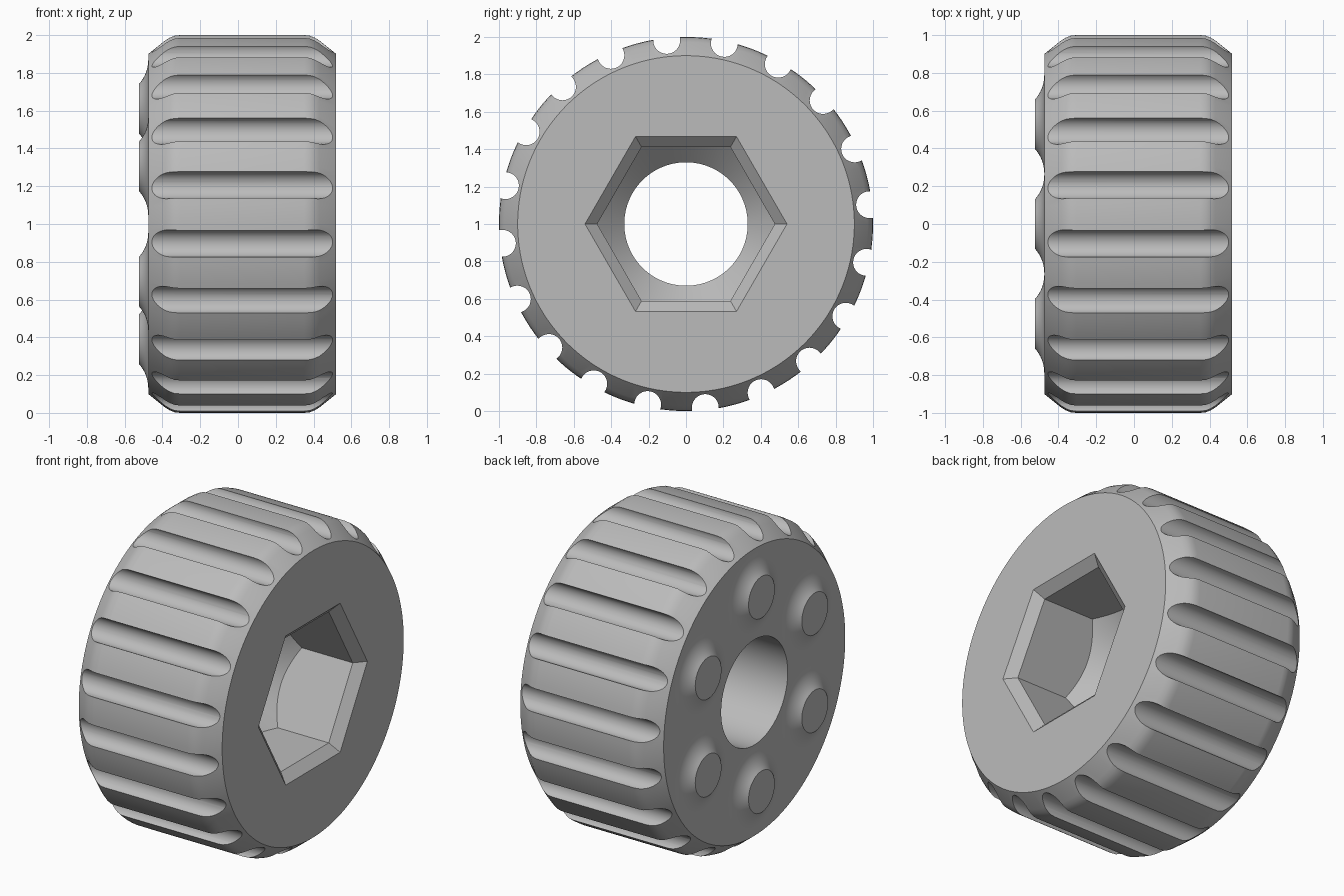
import bpy, bmesh, math

old = bpy.data.objects.get("Cube")
if old:
    bpy.data.objects.remove(old, do_unlink=True)

grey = bpy.data.materials.new("satin_grey")
grey.use_nodes = True
COLOUR = (0.5, 0.5, 0.5, 1)
grey.diffuse_color = COLOUR
grey.node_tree.nodes["Principled BSDF"].inputs["Base Color"].default_value = COLOUR


def lathe(bm, profile, sides, y=0.0, z=0.0):
    """Closed solid turned about a line along x; profile holds (x, radius)."""
    rings = []
    for x, r in profile:
        ring = []
        for i in range(sides):
            a = math.tau * i / sides
            ring.append(bm.verts.new((x, y + r * math.cos(a), z + r * math.sin(a))))
        rings.append(ring)
    for low, high in zip(rings, rings[1:]):
        for i in range(sides):
            j = (i + 1) % sides
            bm.faces.new((low[i], low[j], high[j], high[i]))
    bm.faces.new(rings[0])
    bm.faces.new(rings[-1])


def finish(bm, name):
    bmesh.ops.recalc_face_normals(bm, faces=bm.faces[:])
    mesh = bpy.data.meshes.new(name)
    bm.to_mesh(mesh)
    bm.free()
    mesh.materials.append(grey)
    obj = bpy.data.objects.new(name, mesh)
    bpy.context.collection.objects.link(obj)
    obj.location.z = 1
    return obj


def turned(name, profile, sides):
    bm = bmesh.new()
    lathe(bm, profile, sides)
    return finish(bm, name)


def activate(obj):
    bpy.ops.object.select_all(action='DESELECT')
    obj.select_set(True)
    bpy.context.view_layer.objects.active = obj


def boolean(obj, tool, operation='DIFFERENCE'):
    tool.hide_render = True
    activate(obj)
    mod = obj.modifiers.new("cut", 'BOOLEAN')
    mod.operation, mod.solver, mod.object = operation, 'EXACT', tool
    bpy.ops.object.modifier_apply(modifier=mod.name)
    bpy.data.objects.remove(tool, do_unlink=True)


BACK, FACE = -0.475, 0.52
BORE, HEX_IN, HEX_OUT = 0.33, 0.475, 0.54

# Knob body with softened chamfers on both rims
rim = [(0, 0.9), (0.09, 0.972), (0.115, 0.987), (0.14, 0.997), (0.17, 1.0)]
profile = [(BACK + d, r) for d, r in rim] + [(FACE - d, r) for d, r in reversed(rim)]
body = turned("knob_body", profile, 180)

# Twenty straight grip grooves around the rim
bm = bmesh.new()
for k in range(20):
    a = math.radians(6 + 18 * k)
    lathe(bm, [(-0.7, 0.072), (0.7, 0.072)], 32, 0.987 * math.cos(a), 0.987 * math.sin(a))
boolean(body, finish(bm, "groove_cutter"))

# Hexagonal socket with a conical floor
socket = turned("socket_cutter", [(-0.2, HEX_IN), (0.7, HEX_IN)], 6)
cone_start = -0.035
cone = turned("cone_cutter", [(cone_start, BORE), (cone_start + 0.4, BORE + 0.4), (0.9, BORE + 0.4)], 96)
boolean(socket, cone, 'INTERSECT')
boolean(body, socket)

# Chamfered socket entry
step = HEX_OUT - HEX_IN
slope = step / (step * math.cos(math.pi / 6))
depth = step / slope
boolean(body, turned("entry_cutter", [(FACE - depth, HEX_IN), (FACE + depth, HEX_OUT + step)], 6))

# Round bore right through
boolean(body, turned("bore_cutter", [(-0.8, BORE), (0.8, BORE)], 96))

# Six flared raised bosses on the back face
bm = bmesh.new()
height, top, base = 0.05, 0.13, 0.26
run = base - top
radius = (run * run + height * height) / (2 * height)
sweep = math.asin(run / radius)
flare = [(BACK + 0.01, base)]
for i in range(9):
    t = sweep * i / 8
    flare.append((BACK - radius * (1 - math.cos(t)), base - radius * math.sin(t)))
for k in range(6):
    a = math.radians(30 + 60 * k)
    lathe(bm, flare, 48, 0.61 * math.cos(a), 0.61 * math.sin(a))
bosses = finish(bm, "back_bosses")

for obj in (body, bosses):
    activate(obj)
    bpy.ops.object.shade_smooth_by_angle(angle=math.radians(28))
